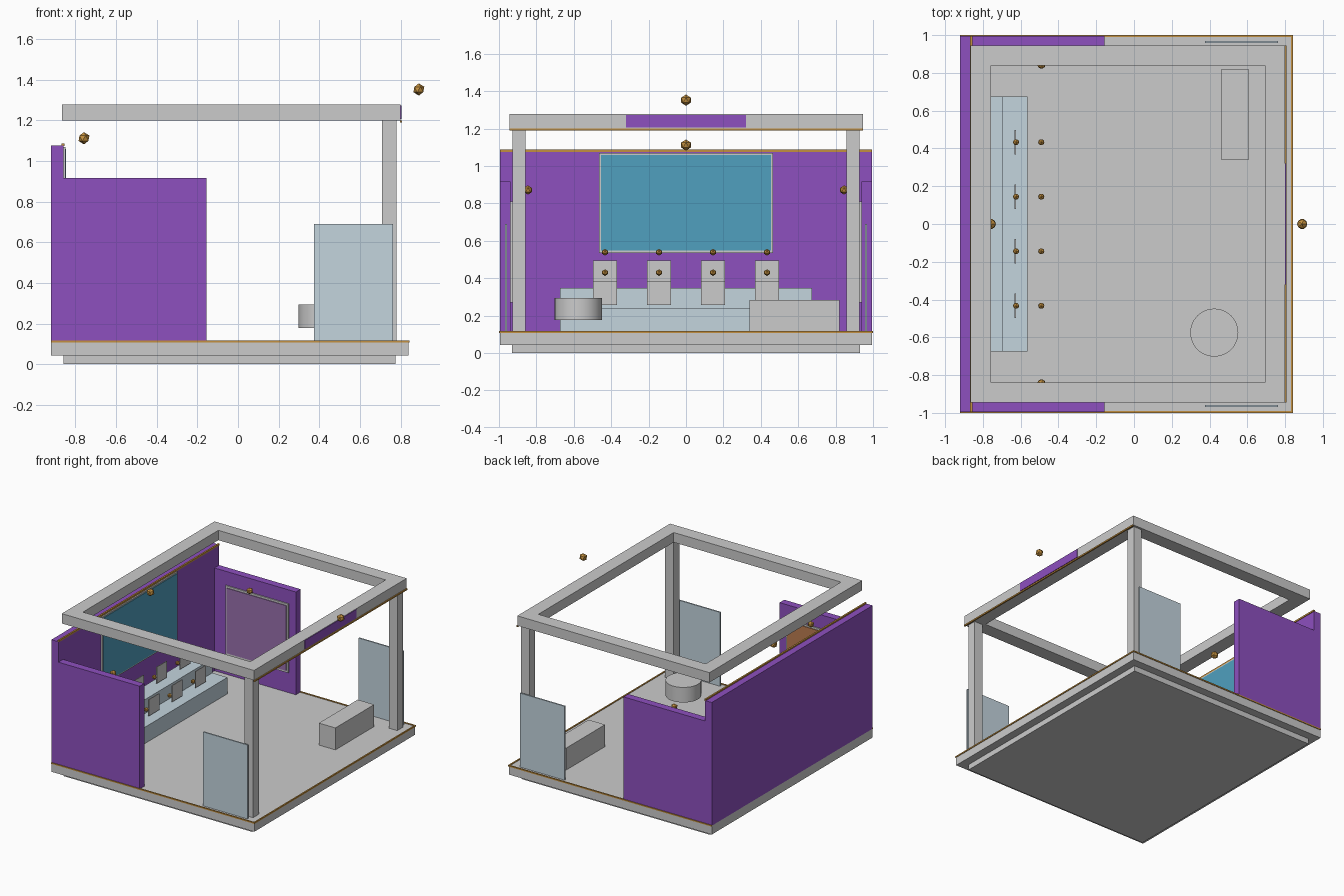
import bpy

if "Cube" in bpy.data.objects:
    bpy.data.objects.remove(bpy.data.objects["Cube"])


def material(name, rgb):
    m = bpy.data.materials.new(name)
    m.diffuse_color = (*rgb, 1)
    m.use_nodes = True
    m.node_tree.nodes["Principled BSDF"].inputs["Base Color"].default_value = m.diffuse_color
    return m


PURPLE = material("purple", (0.27, 0.08, 0.52))
LILAC = material("lilac", (0.32, 0.16, 0.42))
RUST = material("rust", (0.50, 0.20, 0.08))
TEAL = material("teal", (0.08, 0.35, 0.52))
GLASS = material("pale_blue", (0.55, 0.66, 0.73))
PALE = material("pale_grey", (0.58, 0.58, 0.60))
AMBER = material("amber", (0.55, 0.28, 0.05))


def finish(name, mat):
    o = bpy.context.object
    o.name = name
    if mat:
        o.data.materials.append(mat)
    return o


def box(name, x, y, z, mat=None):
    """Box from (min, max) ranges on each axis."""
    bpy.ops.mesh.primitive_cube_add(size=1, location=[sum(r) / 2 for r in (x, y, z)])
    o = finish(name, mat)
    o.scale = [r[1] - r[0] for r in (x, y, z)]
    bpy.ops.object.transform_apply(location=False, rotation=False, scale=True)
    return o


def bulb(name, loc, r):
    bpy.ops.mesh.primitive_ico_sphere_add(subdivisions=1, radius=r, location=loc)
    return finish(name, AMBER)


def span(s, a, b):
    """Y range mirrored to side s."""
    return tuple(sorted((s * a, s * b)))


FLOOR = 0.112

# Platform
box("plinth", (-0.86, 0.775), (-0.93, 0.93), (0, 0.045), PALE)
box("floor_slab", (-0.92, 0.838), (-0.995, 0.995), (0.043, FLOOR), PALE)
box("floor_trim_right", (0.832, 0.843), (-0.995, 0.995), (0.107, 0.117), AMBER)

# Back wall with framed screen
box("back_wall", (-0.92, -0.86), (-0.995, 0.995), (FLOOR, 1.077), PURPLE)
box("wall_trim", (-0.868, -0.855), (-0.995, 0.995), (1.074, 1.087), AMBER)
box("screen_frame", (-0.861, -0.850), (-0.465, 0.465), (0.536, 1.07), PALE)
box("screen", (-0.852, -0.846), (-0.455, 0.455), (0.547, 1.06), TEAL)

# Parts mirrored on both sides
for s, side, art in ((-1, "front", RUST), (1, "rear", LILAC)):
    box(side + "_floor_trim", (-0.92, 0.843), span(s, 0.989, 1.0), (0.107, 0.117), AMBER)
    box(side + "_wing_wall", (-0.86, -0.155), span(s, 0.937, 0.995), (FLOOR, 0.917), PURPLE)
    box(side + "_poster_frame", (-0.76, -0.215), span(s, 0.928, 0.938), (0.27, 0.81), PALE)
    box(side + "_poster", (-0.745, -0.23), span(s, 0.923, 0.930), (0.285, 0.795), art)
    bulb(side + "_poster_light", (-0.49, s * 0.845, 0.872), 0.025)
    box(side + "_glass_panel", (0.375, 0.762), span(s, 0.957, 0.968), (FLOOR, 0.691), GLASS)
    box(side + "_post", (0.708, 0.780), span(s, 0.857, 0.928), (FLOOR, 1.2))
    box(side + "_roof_beam", (-0.865, 0.80), span(s, 0.838, 0.945), (1.2, 1.277))

# Remaining roof beams, sign and trim
box("left_roof_beam", (-0.865, -0.757), (-0.838, 0.838), (1.2, 1.277))
box("right_roof_beam", (0.693, 0.80), (-0.838, 0.838), (1.2, 1.277))
box("roof_sign", (0.795, 0.804), (-0.32, 0.32), (1.207, 1.274), PURPLE)
box("roof_trim", (0.797, 0.808), (-0.945, 0.945), (1.189, 1.2), AMBER)
bulb("screen_light", (-0.758, 0, 1.112), 0.03)
bulb("sign_light", (0.89, 0, 1.352), 0.03)

# Stepped display: two tiers, four cards and lights on each
for name, x0, x1, top in (("lower", -0.695, -0.563, 0.24), ("upper", -0.83, -0.695, 0.349)):
    box(name + "_tier", (x0, x1), (-0.674, 0.674), (FLOOR, top), GLASS)
    xc = (x0 + x1) / 2
    for i in range(4):
        y = -0.433 + i * 0.2887
        box(f"{name}_card_{i}", (xc - 0.003, xc + 0.003), (y - 0.064, y + 0.064),
            (top + 0.017, top + 0.145))
        bulb(f"{name}_card_light_{i}", (xc + 0.138, y, top + 0.19), 0.018)

# Bench and round table top
box("bench", (0.463, 0.606), (0.34, 0.82), (FLOOR, 0.284))
bpy.ops.mesh.primitive_cylinder_add(vertices=48, radius=0.127, depth=0.118,
                                    location=(0.425, -0.575, 0.236))
finish("round_table", None)
bpy.ops.object.shade_smooth_by_angle()
